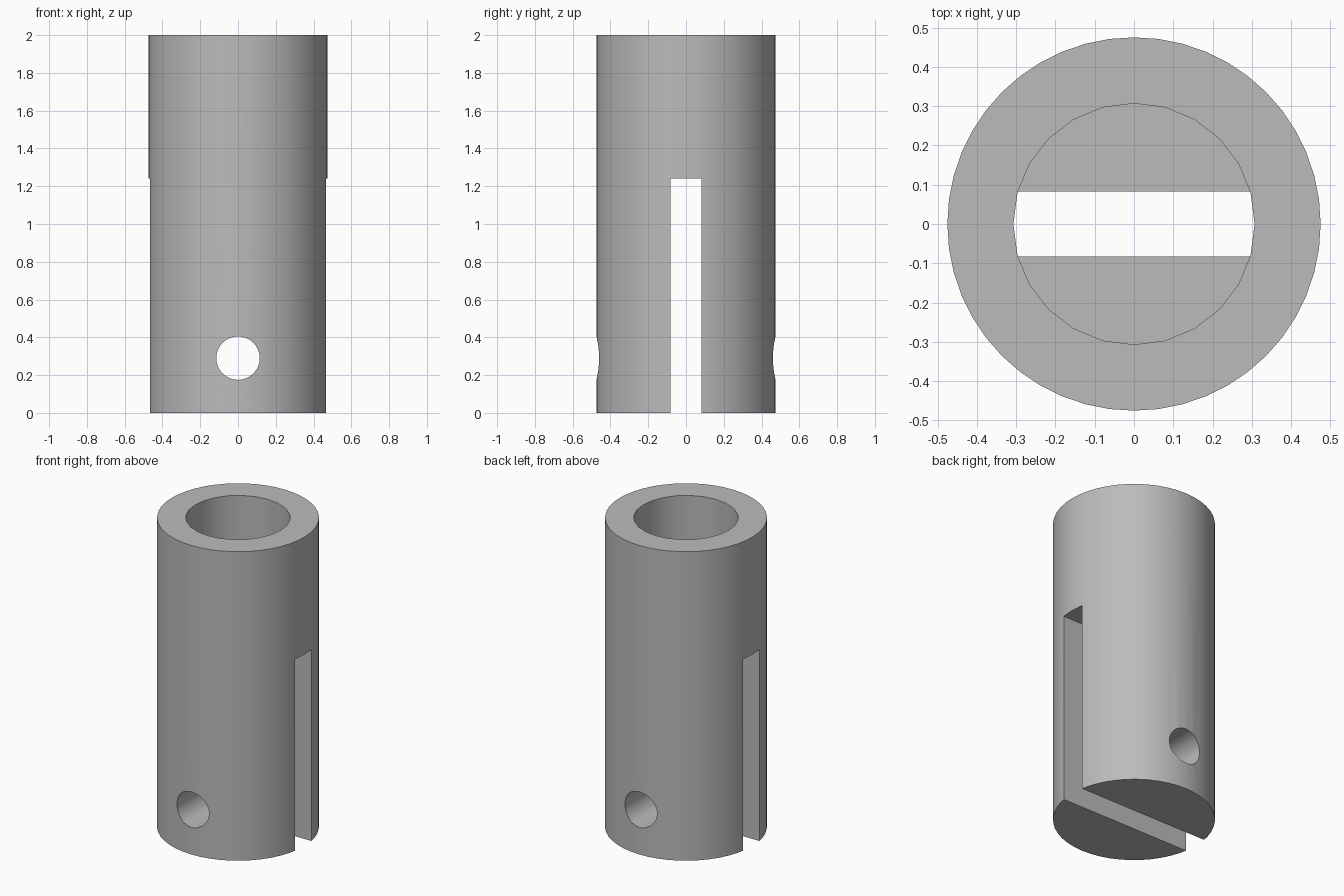
import bpy
from math import radians

cube = bpy.data.objects.get("Cube")
if cube:
    bpy.data.objects.remove(cube, do_unlink=True)

RADIUS, HEIGHT = 0.475, 2.0
BORE_RADIUS, BORE_FLOOR = 0.307, 1.1
SLOT_WIDTH, SLOT_TOP = 0.165, 1.24
PIN_RADIUS, PIN_HEIGHT = 0.115, 0.29

grey = bpy.data.materials.new("grey metal")
grey.use_nodes = True
colour = (0.5, 0.5, 0.5, 1)
grey.diffuse_color = colour
grey.node_tree.nodes["Principled BSDF"].inputs["Base Color"].default_value = colour


def cylinder(name, radius, depth, location, sides, rotation=(0, 0, 0)):
    bpy.ops.mesh.primitive_cylinder_add(vertices=sides, radius=radius, depth=depth,
                                        location=location, rotation=rotation)
    obj = bpy.context.object
    obj.name = name
    obj.data.materials.append(grey)
    return obj


def cut(target, cutter):
    mod = target.modifiers.new(cutter.name, 'BOOLEAN')
    mod.operation = 'DIFFERENCE'
    mod.solver = 'EXACT'
    mod.object = cutter
    bpy.context.view_layer.objects.active = target
    bpy.ops.object.modifier_apply(modifier=mod.name)
    bpy.data.objects.remove(cutter, do_unlink=True)


# Round body
sleeve = cylinder("slotted_sleeve", RADIUS, HEIGHT, (0, 0, HEIGHT / 2), 48)

# Blind bore from the top
bore_depth = HEIGHT + 0.1 - BORE_FLOOR
cut(sleeve, cylinder("bore", BORE_RADIUS, bore_depth,
                     (0, 0, BORE_FLOOR + bore_depth / 2), 24))

# Slot across the lower part, open at the bottom
bpy.ops.mesh.primitive_cube_add(size=1, location=(0, 0, SLOT_TOP / 2 - 0.05))
slot = bpy.context.object
slot.name = "slot"
slot.scale = (1.2, SLOT_WIDTH, SLOT_TOP + 0.1)
slot.data.materials.append(grey)
cut(sleeve, slot)

# Pin hole through front and back
cut(sleeve, cylinder("pin_hole", PIN_RADIUS, 1.2, (0, 0, PIN_HEIGHT), 32,
                     (radians(90), 0, 0)))

# Smooth round walls, sharp edges
bpy.ops.object.select_all(action='DESELECT')
sleeve.select_set(True)
bpy.context.view_layer.objects.active = sleeve
bpy.ops.object.shade_smooth_by_angle(angle=radians(30))
